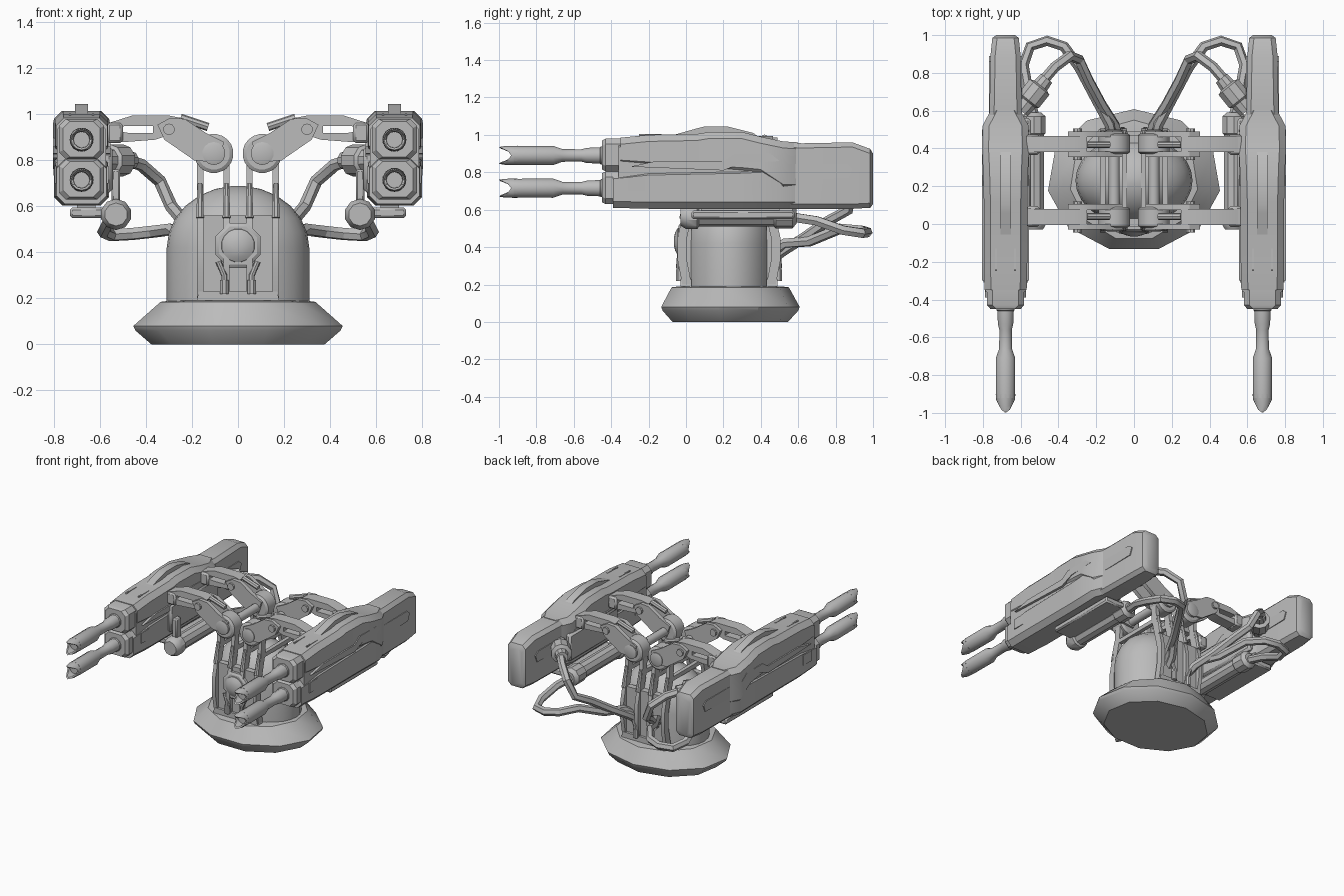
import bpy, bmesh, math
from mathutils import Vector

cube = bpy.data.objects.get("Cube")
if cube:
    bpy.data.objects.remove(cube)

grey = bpy.data.materials.new("plain grey")
grey.use_nodes = True
grey.diffuse_color = (0.5, 0.5, 0.5, 1)
grey.node_tree.nodes["Principled BSDF"].inputs["Base Color"].default_value = (0.5, 0.5, 0.5, 1)

# helper marking the middle of the turret, for front to back mirroring
MID = 0.23
centre = bpy.data.objects.new("mirror_centre", None)
centre.location.y = MID
centre.hide_render = True
bpy.context.scene.collection.objects.link(centre)
made = []


def loft(name, rings, mirror="", closed=False):
    """Skin a list of equal rings of points, capping the ends."""
    bm = bmesh.new()
    rows = [[bm.verts.new(p) for p in ring] for ring in rings]
    n = len(rows[0])
    pairs = list(zip(rows, rows[1:]))
    if closed:
        pairs.append((rows[-1], rows[0]))
    for a, b in pairs:
        for i in range(n):
            j = (i + 1) % n
            bm.faces.new((a[i], a[j], b[j], b[i]))
    if not closed:
        bm.faces.new(rows[0])
        bm.faces.new(rows[-1])
    bmesh.ops.recalc_face_normals(bm, faces=bm.faces)
    mesh = bpy.data.meshes.new(name)
    bm.to_mesh(mesh)
    bm.free()
    mesh.materials.append(grey)
    ob = bpy.data.objects.new(name, mesh)
    bpy.context.scene.collection.objects.link(ob)
    for axis in mirror:
        mod = ob.modifiers.new("mirror_" + axis, "MIRROR")
        mod.use_axis = (axis == "x", axis == "y", False)
        mod.use_mirror_merge = False
        mod.mirror_object = centre
    made.append(ob)
    return ob


def plate(name, outline, axis, lo, hi, mirror=""):
    """Extrude a flat outline along x or y."""
    place = (lambda t, p: (t, p[0], p[1])) if axis == "x" else (lambda t, p: (p[0], t, p[1]))
    return loft(name, [[place(t, p) for p in outline] for t in (lo, hi)], mirror)


def box(name, lo, hi, mirror="", bevel=0):
    (a, c, e), (b, d, f) = lo, hi
    ob = plate(name, [(a, e), (b, e), (b, f), (a, f)], "y", c, d, mirror)
    if bevel:
        mod = ob.modifiers.new("bevel", "BEVEL")
        mod.width, mod.segments = bevel, 1


def turned(name, start, direction, profile, sides=12, mirror=""):
    """Solid of revolution from (distance, radius) pairs."""
    q = Vector(direction).normalized().to_track_quat("Z", "Y")
    turns = [2 * math.pi * (i + 0.5) / sides for i in range(sides)]
    loft(name, [[Vector(start) + q @ Vector((r * math.cos(a), r * math.sin(a), t))
                 for a in turns] for t, r in profile], mirror)


def tube(name, pts, r, sides=6, mirror="x"):
    """Sweep a round section along a path."""
    pts = [Vector(p) for p in pts]
    rings, q, old = [], None, None
    for i, p in enumerate(pts):
        t = (pts[min(i + 1, len(pts) - 1)] - pts[max(i - 1, 0)]).normalized()
        q = old.rotation_difference(t) @ q if old else t.to_track_quat("Z", "Y")
        old = t
        rings.append([p + q @ Vector((r * math.cos(k * math.tau / sides),
                                      r * math.sin(k * math.tau / sides), 0)) for k in range(sides)])
    loft(name, rings, mirror)


def ellipse(rx, ry, z, sides):
    """Level ring with one corner at the rear."""
    return [(rx * math.sin(math.tau * i / sides),
             MID + ry * math.cos(math.tau * i / sides), z) for i in range(sides)]


def hull(name, sections, chamfer=0.035, x=0.68):
    """Chamfered body along y from (y, half width, bottom, top)."""
    rings = []
    for y, w, lo, hi in sections:
        c = chamfer
        rings.append([(x + u, y, z) for u, z in (
            (-w + c, lo), (w - c, lo), (w, lo + c), (w, hi - c),
            (w - c, hi), (-w + c, hi), (-w, hi - c), (-w, lo + c))])
    loft(name, rings, "x")


# base and domed body
loft("base", [ellipse(rx, ry, z, 11) for rx, ry, z in (
    (0.38, 0.315, 0), (0.45, 0.37, 0.06), (0.46, 0.378, 0.08), (0.34, 0.32, 0.185), (0.3, 0.28, 0.19))])
dome = [(0.31, 0.235, 0.18), (0.31, 0.235, 0.42)]
for k in range(1, 7):
    a = k * math.pi / 2 / 6.3
    dome.append((0.31 * math.cos(a), 0.235 * math.cos(a), 0.42 + 0.27 * math.sin(a)))
loft("dome", [ellipse(rx, ry, z, 28) for rx, ry, z in dome])

# curved ribs climbing to the pivots, with rails across the dome
path = [(-0.02, 0.2), (-0.045, 0.33), (-0.045, 0.45), (-0.02, 0.56), (0.01, 0.68), (0.02, 0.83)]
rib = path + [(y + 0.05, z) for y, z in reversed(path)]
for x in (0.05, 0.165):
    plate("rib", rib, "x", x - 0.014, x + 0.014, "xy")
    box("dome_rail", (x - 0.014, 0.04, 0.66), (x + 0.014, 0.42, 0.69), "x")
    turned("rib_bolt", (x, -0.02, 0.55), (0, 0.03, 0.15), [(0, 0.018), (0.15, 0.012)], 8, "xy")
plate("rib_foot", [(-0.18, 0.19), (0.18, 0.19), (0.17, 0.23), (-0.17, 0.23)], "y", -0.03, 0.03, "y")
plate("rib_back_panel", [(-0.15, 0.2), (0.15, 0.2), (0.15, 0.56), (-0.15, 0.56)], "y", -0.012, 0.03, "y")

# round sensor with its collar and rods
turned("sensor_collar", (0, 0.01, 0.43), (0, -1, 0), [(0, 0.105), (0.04, 0.105), (0.05, 0.09)], 8)
turned("sensor", (0, -0.02, 0.43), (0, -1, 0), [(0, 0.078), (0.025, 0.072), (0.038, 0.05), (0.045, 0.02)], 16)
tube("sensor_rod", [(0.06, -0.035, 0.24), (0.06, -0.04, 0.3), (0.085, -0.035, 0.36)], 0.013, 8, "xy")
turned("rod_foot", (0.06, -0.035, 0.22), (0, 0, 1), [(0, 0.02), (0.06, 0.02)], 8, "xy")

# pivots and jointed arms
turned("pivot_shaft", (0.105, 0.0, 0.83), (0, 1, 0), [(0, 0.03), (0.46, 0.03)], 12, "x")
turned("pivot_drum", (0.105, -0.02, 0.83), (0, 1, 0), [(0, 0.07), (0.01, 0.085), (0.1, 0.085), (0.11, 0.07)], 20, "xy")
turned("pivot_cap", (0.105, -0.04, 0.83), (0, 1, 0), [(0, 0.035), (0.005, 0.05), (0.03, 0.05)], 14, "xy")
upper = [(0.06, 0.88), (0.14, 0.92), (0.23, 0.98), (0.295, 0.985), (0.35, 0.955),
         (0.32, 0.89), (0.19, 0.8), (0.09, 0.79)]
for y in (-0.03, 0.075):
    plate("upper_arm", upper, "y", y, y + 0.03, "xy")
turned("elbow_pin", (0.3, -0.045, 0.935), (0, 1, 0), [(0, 0.025), (0.165, 0.025)], 10, "xy")
link_top = [(0.25, 0.985), (0.3, 0.995), (0.46, 0.995), (0.57, 0.96), (0.57, 0.93), (0.49, 0.95), (0.36, 0.95), (0.27, 0.96)]
link_low = [(0.27, 0.92), (0.36, 0.89), (0.49, 0.88), (0.57, 0.885), (0.57, 0.935), (0.48, 0.92), (0.36, 0.92)]
plate("forearm_top", link_top, "y", -0.005, 0.08, "xy")
plate("forearm_bottom", link_low, "y", 0.0, 0.08, "xy")
box("forearm_block", (0.33, 0.0, 0.9), (0.37, 0.08, 0.97), "xy")
box("forearm_mount", (0.5, -0.015, 0.875), (0.57, 0.095, 0.965), "xy", 0.012)
tube("arm_piston", [(0.13, 0.04, 0.945), (0.25, 0.04, 0.985)], 0.018, 8, "xy")

# gun pods: lower body, upper body and tail
hull("pod_lower", [(-0.39, 0.108, 0.61, 0.8), (-0.2, 0.115, 0.605, 0.82), (0.3, 0.115, 0.605, 0.83),
                   (0.5, 0.12, 0.605, 0.84), (0.6, 0.08, 0.605, 0.84)])
hull("pod_upper", [(-0.35, 0.112, 0.83, 0.985), (-0.2, 0.115, 0.82, 1.0), (0.06, 0.115, 0.81, 1.005),
                   (0.12, 0.115, 0.8, 1.015), (0.3, 0.12, 0.79, 1.015), (0.4, 0.125, 0.78, 0.99),
                   (0.52, 0.122, 0.7, 0.965), (0.6, 0.08, 0.7, 0.96)])
hull("pod_tail", [(0.5, 0.09, 0.605, 0.96), (0.62, 0.085, 0.605, 0.955), (0.89, 0.08, 0.605, 0.96),
                  (0.985, 0.07, 0.61, 0.925), (1.0, 0.05, 0.63, 0.9)], 0.025)
hull("pod_core", [(-0.36, 0.107, 0.63, 0.97), (0.5, 0.107, 0.63, 0.95)])
ridge = [(-0.1, 0.99), (0.06, 1.035), (0.1, 1.045), (0.22, 1.045), (0.36, 1.01), (0.4, 0.98)]
plate("pod_ridge", ridge, "x", 0.652, 0.708, "x")

# raised strips and plates on both faces of each pod
strip = [(0.06, 0.79), (0.12, 0.835), (0.62, 0.845), (0.86, 0.845), (0.89, 0.82), (0.87, 0.77),
         (0.66, 0.765), (0.3, 0.77), (0.25, 0.79)]
plate("tail_strip", strip, "x", 0.593, 0.767, "x")
skirt = [(-0.3, 0.83), (-0.16, 0.86), (0.2, 0.86), (0.26, 0.9), (0.45, 0.9), (0.5, 0.86), (0.3, 0.85), (0.2, 0.81)]
plate("pod_side_fin", skirt, "x", 0.555, 0.805, "x")
box("pod_side_plate", (0.562, -0.31, 0.7), (0.798, -0.22, 0.775), "x")
for y in (-0.25, 0.22):
    for x in (0.625, 0.725):
        box("pod_vent", (x, y, 0.98), (x + 0.01, y + 0.12, 1.004), "x")

# twin barrels with forked muzzles
for z in (0.89, 0.715):
    hull("barrel_housing", [(-0.45, 0.08, z - 0.075, z + 0.08), (-0.43, 0.098, z - 0.085, z + 0.09),
                            (-0.3, 0.098, z - 0.085, z + 0.09)], 0.03)
    turned("barrel", (0.68, -0.3, z), (0, -1, 0),
           [(0, 0.05), (0.155, 0.05), (0.16, 0.045), (0.23, 0.042), (0.26, 0.034),
            (0.36, 0.035), (0.41, 0.053), (0.62, 0.052)], 12, "x")
    crown = []
    for depth, r, notch in ((-0.9, 0.052, 0), (-0.97, 0.05, 0.04), (-1.0, 0.045, 0.065), (-0.99, 0.036, 0.06), (-0.9, 0.034, 0)):
        turns = [k * math.tau / 12 for k in range(12)]
        crown.append([(0.68 + r * math.cos(a), depth + notch * math.cos(a) ** 2, z + r * math.sin(a)) for a in turns])
    loft("muzzle_crown", crown, "x", closed=True)

# canisters and brackets hung under the pods
turned("canister", (0.53, -0.03, 0.565), (0, 1, 0),
       [(0, 0.05), (0.03, 0.068), (0.09, 0.068), (0.1, 0.055), (0.5, 0.055), (0.51, 0.065), (0.6, 0.065), (0.62, 0.04)], 10, "x")
box("canister_rail", (0.57, 0.03, 0.55), (0.73, 0.58, 0.595), "x", 0.01)
box("canister_hanger", (0.62, 0.08, 0.58), (0.7, 0.5, 0.62), "x")
box("canister_strut", (0.512, 0.02, 0.6), (0.55, 0.08, 0.76), "x", 0.008)
box("inner_mount", (0.545, 0.0, 0.66), (0.59, 0.56, 0.86), "x", 0.015)

# rear connectors and hoses
turned("hose_socket", (0.6, 0.6, 0.8), (-0.6, 0.75, 0),
       [(0, 0.05), (0.06, 0.055), (0.07, 0.07), (0.16, 0.07), (0.17, 0.045), (0.22, 0.04)], 10, "x")
tube("upper_hose", [(0.48, 0.76, 0.8), (0.42, 0.83, 0.78), (0.34, 0.89, 0.71), (0.29, 0.87, 0.6),
                    (0.24, 0.76, 0.54), (0.17, 0.63, 0.45), (0.1, 0.52, 0.38), (0.08, 0.44, 0.32)], 0.028)
tube("lower_hose", [(0.53, 0.57, 0.56), (0.56, 0.7, 0.54), (0.585, 0.84, 0.49), (0.55, 0.94, 0.475),
                    (0.46, 0.97, 0.48), (0.37, 0.94, 0.49), (0.29, 0.83, 0.5), (0.2, 0.66, 0.43),
                    (0.13, 0.53, 0.42), (0.11, 0.44, 0.36)], 0.028)

# smooth round parts while keeping edges crisp
bpy.ops.object.select_all(action="DESELECT")
for ob in made:
    ob.select_set(True)
bpy.context.view_layer.objects.active = made[0]
bpy.ops.object.shade_smooth_by_angle(angle=math.radians(32))
